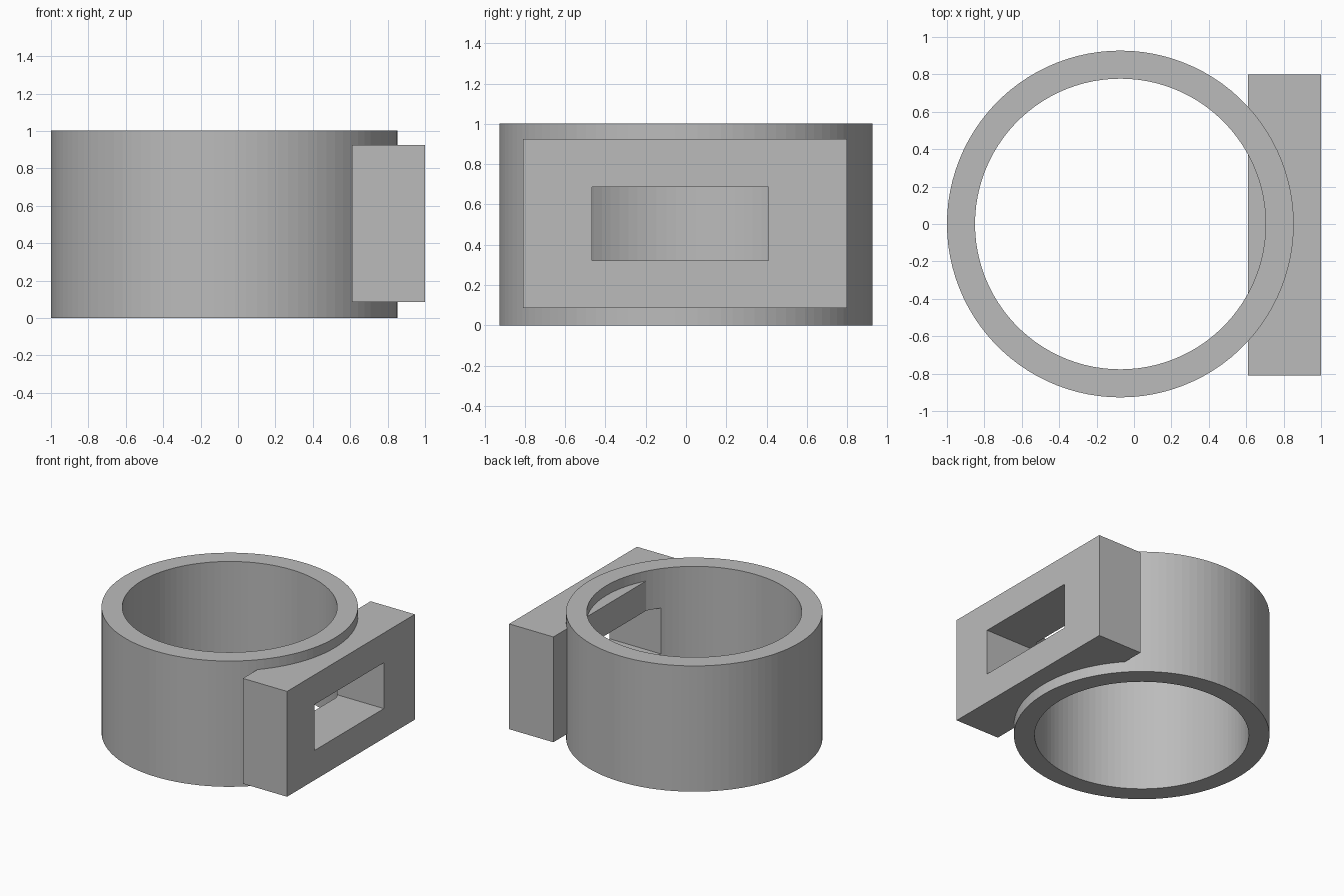
import bpy

if "Cube" in bpy.data.objects:
    bpy.data.objects.remove(bpy.data.objects["Cube"], do_unlink=True)

grey = bpy.data.materials.new("plain_grey")
grey.use_nodes = True
colour = (0.5, 0.5, 0.5, 1)
grey.diffuse_color = colour
grey.node_tree.nodes["Principled BSDF"].inputs["Base Color"].default_value = colour


def cylinder(name, radius, z0, z1):
    bpy.ops.mesh.primitive_cylinder_add(vertices=100, radius=radius, depth=z1 - z0,
                                        location=(-0.073, 0, (z0 + z1) / 2))
    return finish(name)


def box(name, low, high):
    bpy.ops.mesh.primitive_cube_add(size=1, location=[(a + b) / 2 for a, b in zip(low, high)])
    bpy.context.object.scale = [b - a for a, b in zip(low, high)]
    return finish(name)


def finish(name):
    ob = bpy.context.object
    ob.name = name
    bpy.ops.object.transform_apply(location=True, rotation=True, scale=True)
    ob.data.materials.append(grey)
    return ob


def combine(target, tool, operation):
    mod = target.modifiers.new(operation.lower(), "BOOLEAN")
    mod.operation = operation
    mod.solver = "EXACT"
    mod.object = tool
    bpy.context.view_layer.objects.active = target
    bpy.ops.object.modifier_apply(modifier=mod.name)
    bpy.data.objects.remove(tool, do_unlink=True)


# Open ring
ring = cylinder("slotted_ring", 0.927, 0, 1.003)
combine(ring, cylinder("bore", 0.777, -0.2, 1.2), "DIFFERENCE")

# Mounting block joined to the ring, reaching slightly into the bore
combine(ring, box("block", (0.61, -0.81, 0.085), (1, 0.80, 0.925)), "UNION")

# Rectangular slot through block and ring wall
combine(ring, box("slot", (0.3, -0.467, 0.322), (1.2, 0.41, 0.688)), "DIFFERENCE")
